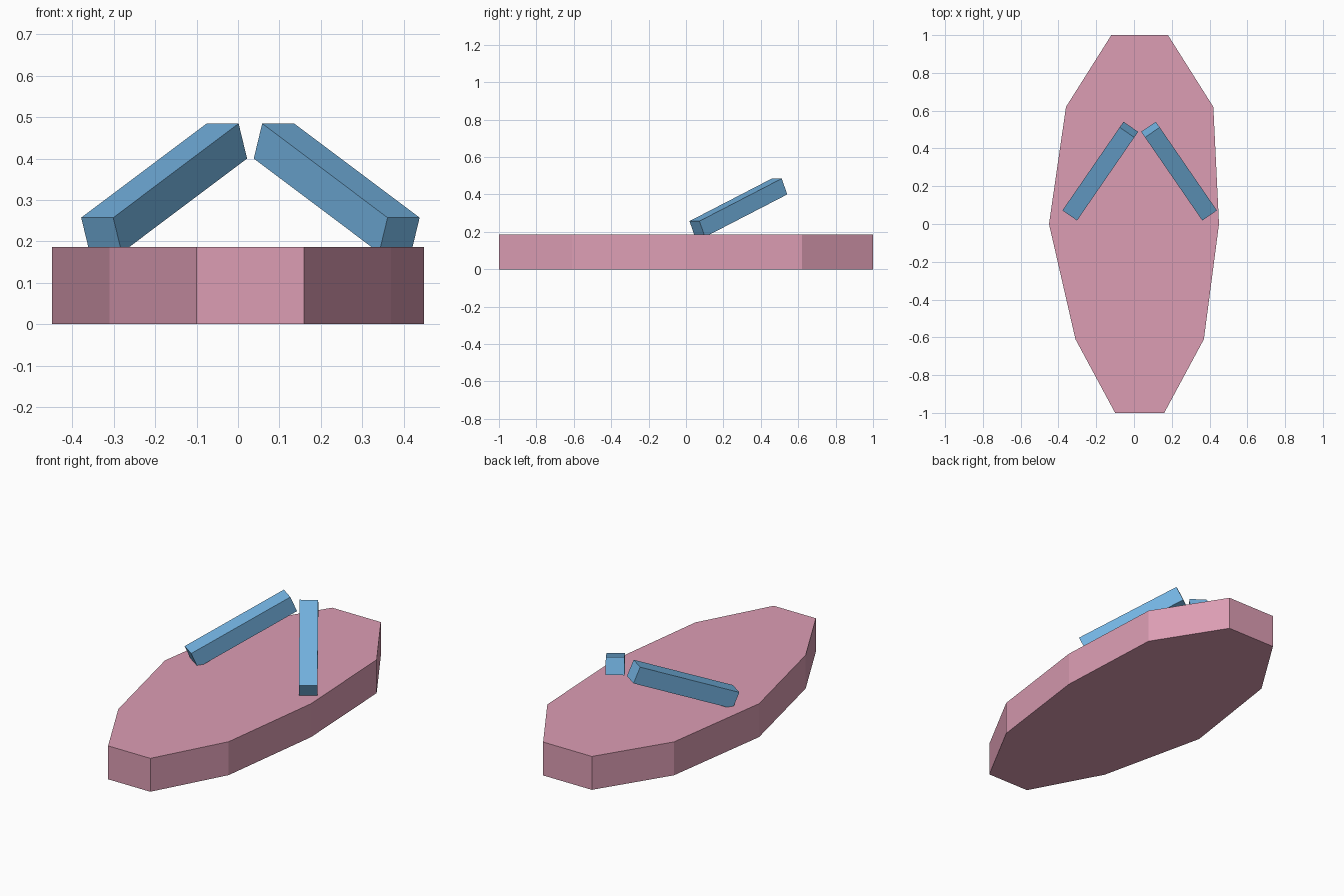
import bpy, bmesh
from mathutils import Matrix, Vector

default = bpy.data.objects.get("Cube")
if default:
    bpy.data.objects.remove(default)


def make_material(name, color):
    mat = bpy.data.materials.new(name)
    mat.use_nodes = True
    mat.diffuse_color = (*color, 1)
    shader = next(n for n in mat.node_tree.nodes if n.type == 'BSDF_PRINCIPLED')
    shader.inputs["Base Color"].default_value = (*color, 1)
    return mat


def make_object(name, bm, mat):
    bmesh.ops.recalc_face_normals(bm, faces=bm.faces[:])
    mesh = bpy.data.meshes.new(name)
    bm.to_mesh(mesh)
    bm.free()
    mesh.materials.append(mat)
    obj = bpy.data.objects.new(name, mesh)
    bpy.context.collection.objects.link(obj)
    return obj


pink = make_material("dusty pink", (0.72, 0.34, 0.456))
blue = make_material("sky blue", (0.171, 0.445, 0.745))
MIDDLE = 0.03  # x of the sandal's centre line

# Sole: ten-sided outline extruded upwards
outline = [(-0.10, -1), (0.16, -1), (0.37, -0.61), (0.45, 0), (0.42, 0.62),
           (0.18, 1), (-0.12, 1), (-0.36, 0.62), (-0.45, 0), (-0.31, -0.61)]
bm = bmesh.new()
base = bm.faces.new([bm.verts.new((x, y, 0)) for x, y in outline])
top = bmesh.ops.extrude_face_region(bm, geom=[base], use_keep_orig=True)
raised = [v for v in top["geom"] if isinstance(v, bmesh.types.BMVert)]
bmesh.ops.translate(bm, verts=raised, vec=(0, 0, 0.186))
make_object("sole", bm, pink)


# Straps: square bars rising from each edge towards the toe
def strap(name, side):
    start = Vector((side * 0.36, 0.06, 0.215))
    end = Vector((side * 0.057, 0.50, 0.4425))
    along = (end - start).normalized()
    across = along.cross(Vector((0, 0, 1))).normalized()
    up = across.cross(along)
    size = Matrix.Diagonal((0.094, (end - start).length, 0.092, 1))
    turn = Matrix((across, along, up)).transposed().to_4x4()
    place = Matrix.Translation((start + end) / 2 + Vector((MIDDLE, 0, 0)))
    bm = bmesh.new()
    bmesh.ops.create_cube(bm, size=1, matrix=place @ turn @ size)
    make_object(name, bm, blue)


strap("right_strap", -1)
strap("left_strap", 1)
